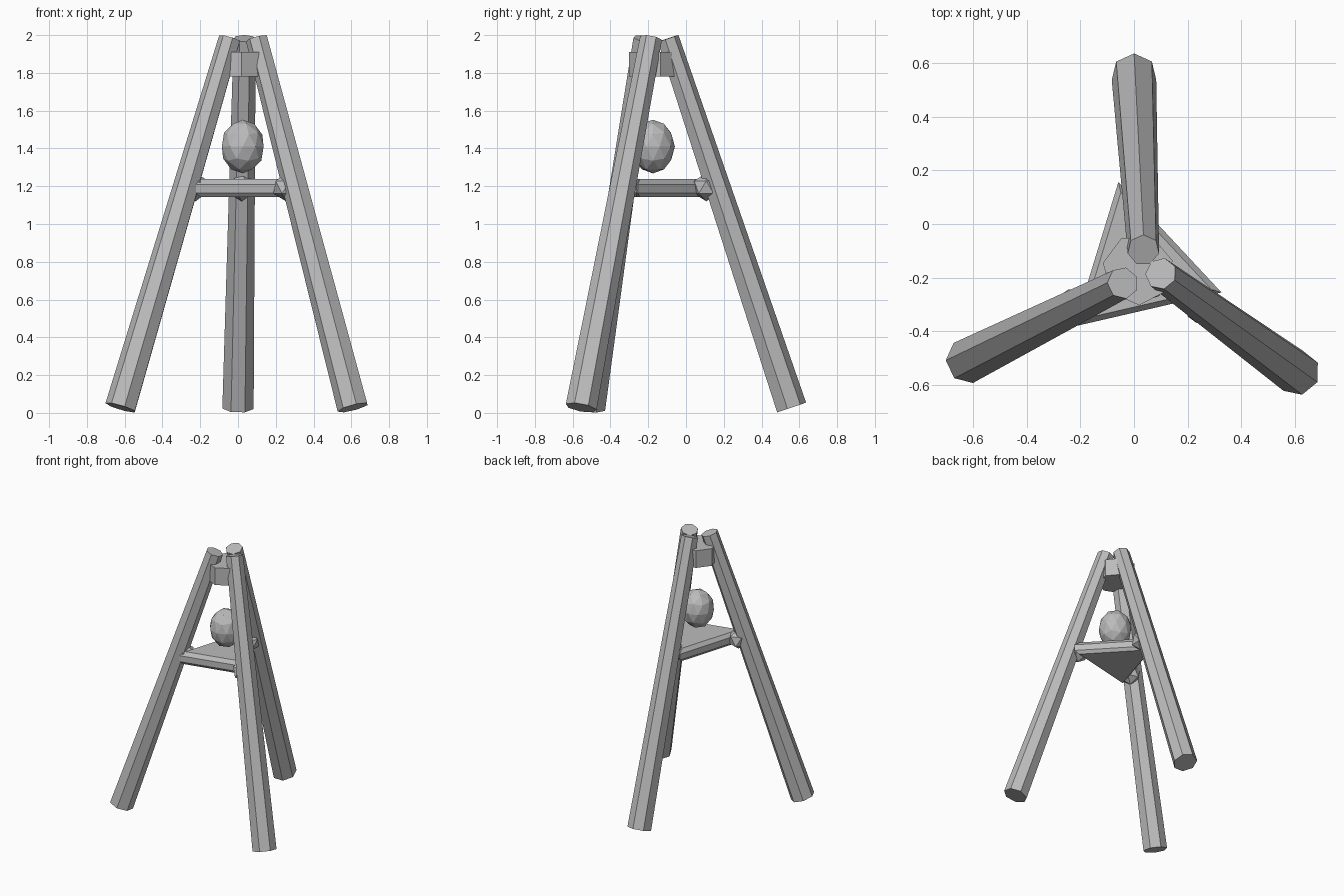
import bpy, bmesh, math
from mathutils import Vector, Matrix

cube = bpy.data.objects.get("Cube")
if cube:
    bpy.data.objects.remove(cube, do_unlink=True)

grey = bpy.data.materials.new("plain_grey")
grey.use_nodes = True
GREY = (0.5, 0.5, 0.5, 1)
grey.diffuse_color = GREY
grey.node_tree.nodes["Principled BSDF"].inputs["Base Color"].default_value = GREY

CENTRE = Vector((0.015, -0.17, 0))


def finish(name, bm):
    mesh = bpy.data.meshes.new(name)
    bmesh.ops.recalc_face_normals(bm, faces=bm.faces)
    bm.to_mesh(mesh)
    bm.free()
    mesh.materials.append(grey)
    obj = bpy.data.objects.new(name, mesh)
    bpy.context.collection.objects.link(obj)
    return obj


def loft(name, rings, sides, phase, matrix):
    """Straight-sided solid through (height, radius) rings, one corner at phase degrees."""
    bm = bmesh.new()
    loops = []
    for z, r in rings:
        angles = [math.radians(phase) + math.tau * i / sides for i in range(sides)]
        loops.append([bm.verts.new(matrix @ Vector((r * math.cos(a), r * math.sin(a), z)))
                      for a in angles])
    for low, high in zip(loops, loops[1:]):
        for i in range(sides):
            j = (i + 1) % sides
            bm.faces.new((low[i], low[j], high[j], high[i]))
    bm.faces.new(loops[0][::-1])
    bm.faces.new(loops[-1])
    return finish(name, bm)


def ball(name, centre, size, detail):
    bm = bmesh.new()
    bmesh.ops.create_icosphere(bm, subdivisions=detail, radius=1,
                               matrix=Matrix.LocRotScale(Vector(centre), None, Vector(size)))
    return finish(name, bm)


# Three tapered seven-sided legs, each with a knob on its inner side
legs = {
    "back": ((0, 0.555, 0.028), (0.035, -0.097, 1.982), 90),
    "right": ((-0.62, -0.51, 0.028), (-0.042, -0.22, 1.982), 180),
    "left": ((0.61, -0.555, 0.028), (0.10, -0.185, 1.982), 180),
}
for side, (foot, top, phase) in legs.items():
    foot, top = Vector(foot), Vector(top)
    axis = top - foot
    turn = Vector((0, 0, 1)).rotation_difference(axis).to_matrix().to_4x4()
    loft(side + "_leg", [(0, 0.085), (axis.length, 0.06)], 7, phase,
         Matrix.Translation(foot) @ turn)
    at = foot.lerp(top, 0.595)
    inward = (CENTRE - at) * Vector((1, 1, 0)).length
    inward.z = 0
    knob = at + inward.normalized() * 0.06
    ball(side + "_knob", (knob.x, knob.y, 1.195), (0.075, 0.075, 0.075), 1)

# Collar joining the legs near the top
loft("collar", [(1.78, 0.133), (1.91, 0.133)], 7, -88, Matrix.Translation(CENTRE))

# Triangular shelf with chamfered rim
loft("shelf", [(1.143, 0.29), (1.165, 0.325), (1.21, 0.325), (1.238, 0.285)], 3, 103,
     Matrix.Translation(CENTRE + Vector((0, 0.01, 0))))

# Faceted egg hanging above the shelf
ball("egg", (0.025, -0.175, 1.41), (0.116, 0.116, 0.142), 2)
